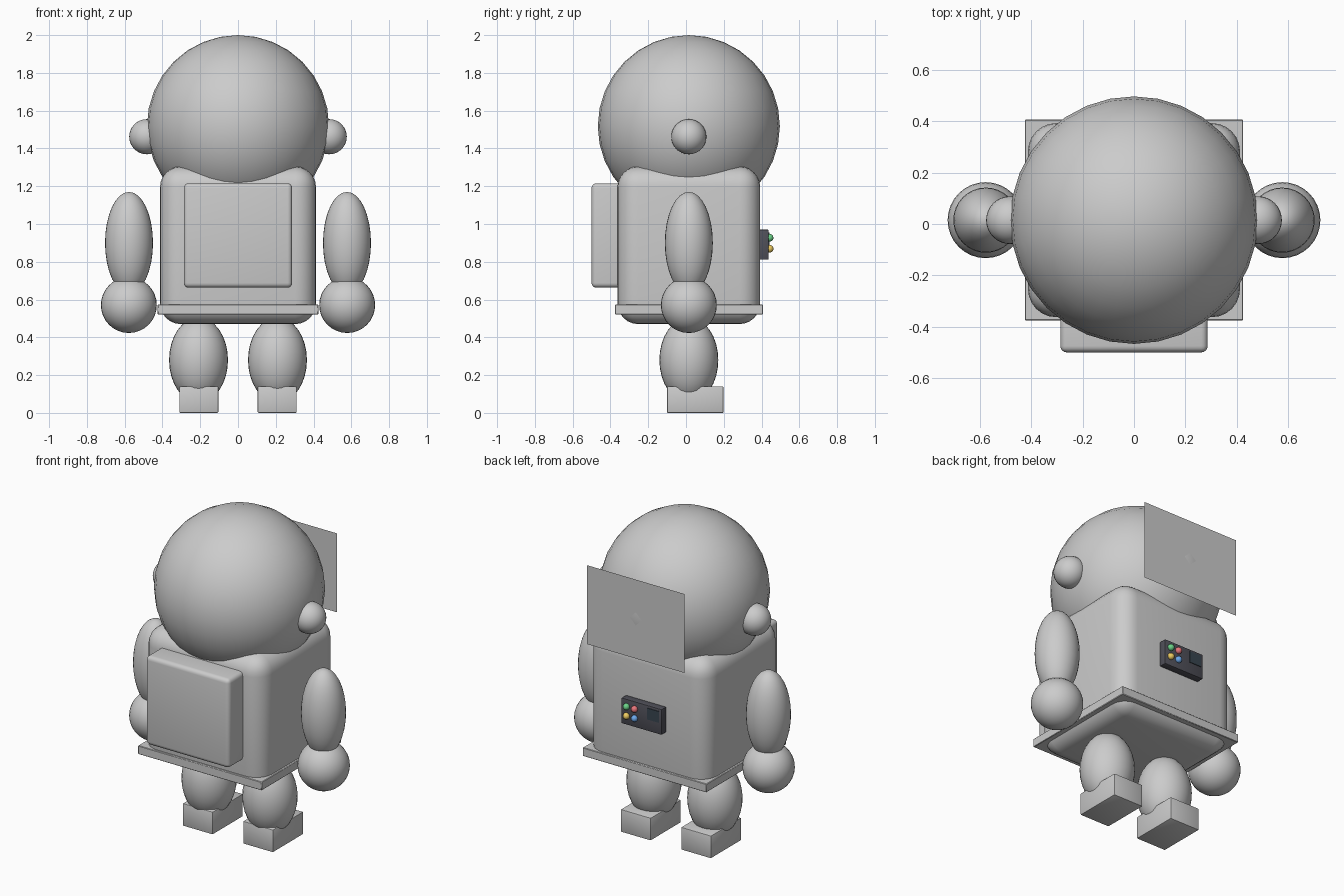
import bpy
from math import radians

if "Cube" in bpy.data.objects:
    bpy.data.objects.remove(bpy.data.objects["Cube"])

CY = 0.015  # body centre line in y


def paint(ob, name, rgb):
    mat = bpy.data.materials.get(name) or bpy.data.materials.new(name)
    mat.diffuse_color = (*rgb, 1)
    mat.use_nodes = True
    mat.node_tree.nodes["Principled BSDF"].inputs["Base Color"].default_value = mat.diffuse_color
    ob.data.materials.append(mat)


def smooth(ob, angle=40):
    bpy.ops.object.select_all(action='DESELECT')
    ob.select_set(True)
    bpy.context.view_layer.objects.active = ob
    bpy.ops.object.shade_smooth_by_angle(angle=radians(angle))


def ball(name, loc, radii, segments=32, rings=16):
    bpy.ops.mesh.primitive_uv_sphere_add(segments=segments, ring_count=rings, location=loc)
    ob = bpy.context.object
    ob.name = name
    ob.scale = radii
    bpy.ops.object.transform_apply(location=False, rotation=False, scale=True)
    smooth(ob)
    return ob


def box(name, lo, hi, bevel=0, segments=3):
    bpy.ops.mesh.primitive_cube_add(size=1, location=[(a + b) / 2 for a, b in zip(lo, hi)])
    ob = bpy.context.object
    ob.name = name
    ob.scale = [b - a for a, b in zip(lo, hi)]
    bpy.ops.object.transform_apply(location=False, rotation=False, scale=True)
    if bevel:
        mod = ob.modifiers.new("Bevel", 'BEVEL')
        mod.width = bevel
        mod.segments = segments
        bpy.ops.object.modifier_apply(modifier=mod.name)
        smooth(ob)
    return ob


# Helmet and flat visor plane
ball("helmet", (0, CY, 1.518), (0.482,) * 3)
bpy.ops.mesh.primitive_plane_add(size=1, location=(0, 0.493, 1.517), rotation=(radians(-90), 0, 0))
visor = bpy.context.object
visor.name = "visor"
visor.scale = (0.67, 0.49, 1)

# Torso, belt and backpack
box("torso", (-0.413, CY - 0.378, 0.47), (0.413, CY + 0.378, 1.305), 0.11, 6)
box("belt", (-0.425, -0.375, 0.52), (0.425, 0.407, 0.573), 0.003, 1)
box("backpack", (-0.287, -0.5, 0.663), (0.287, -0.25, 1.215), 0.025, 4)

# Paired parts
for side, s in (("left", -1), ("right", 1)):
    ball(side + "_earpiece", (s * 0.483, CY, 1.462), (0.093,) * 3)
    ball(side + "_arm", (s * 0.577, CY, 0.9), (0.127, 0.127, 0.27))
    ball(side + "_hand", (s * 0.578, CY, 0.571), (0.148,) * 3)
    ball(side + "_leg", (s * 0.209, CY, 0.28), (0.156, 0.156, 0.225))
    x0, x1 = sorted((s * 0.104, s * 0.31))
    box(side + "_foot", (x0, -0.1, 0), (x1, 0.198, 0.14), 0.005, 2)

# Control panel on the torso
panel = box("control_panel", (-0.138, 0.39, 0.812), (0.138, 0.437, 0.97), 0.004, 2)
paint(panel, "panel_grey", (0.08, 0.08, 0.1))
screen = box("panel_screen", (-0.122, 0.43, 0.885), (-0.04, 0.441, 0.955))
paint(screen, "screen_dark", (0.04, 0.06, 0.08))
for name, x, z, rgb in (("green", 0.1, 0.927, (0.15, 0.65, 0.25)),
                        ("red", 0.044, 0.927, (0.8, 0.18, 0.2)),
                        ("yellow", 0.1, 0.869, (0.85, 0.6, 0.12)),
                        ("blue", 0.044, 0.869, (0.15, 0.4, 0.85))):
    button = ball(name + "_button", (x, 0.443, z), (0.02,) * 3, 16, 8)
    paint(button, name, rgb)
